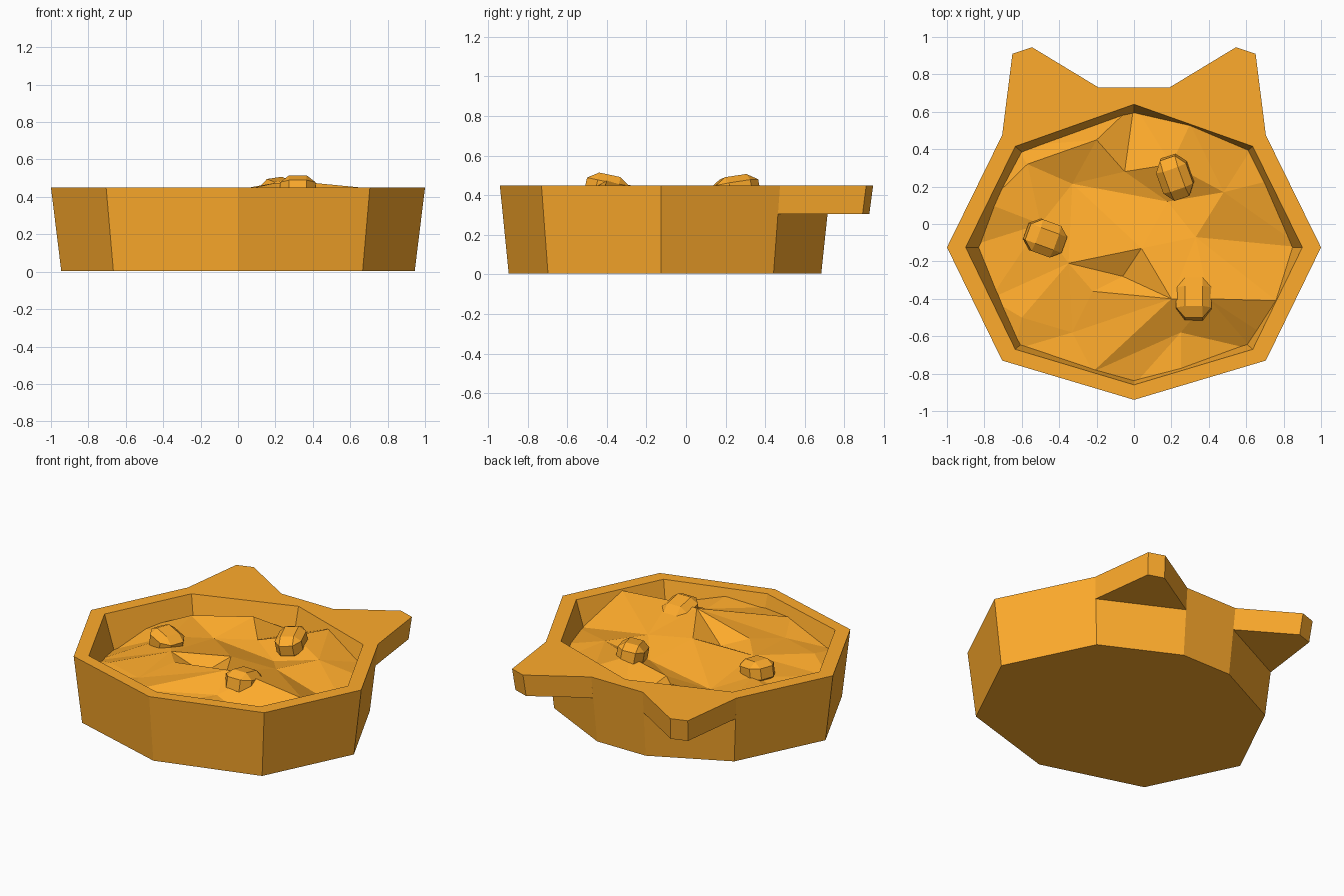
import bpy, bmesh
from math import radians
from mathutils import Vector, Matrix, geometry

if "Cube" in bpy.data.objects:
    bpy.data.objects.remove(bpy.data.objects["Cube"])

ORANGE = bpy.data.materials.new("orange_plastic")
ORANGE.diffuse_color = (1.0, 0.41, 0.025, 1)
ORANGE.use_nodes = True
ORANGE.node_tree.nodes["Principled BSDF"].inputs["Base Color"].default_value = ORANGE.diffuse_color
CY = -0.125          # centre of the octagonal body
RIM = 0.45


def finish(name, bm):
    bmesh.ops.recalc_face_normals(bm, faces=bm.faces)
    me = bpy.data.meshes.new(name)
    bm.to_mesh(me)
    bm.free()
    me.materials.append(ORANGE)
    ob = bpy.data.objects.new(name, me)
    bpy.context.collection.objects.link(ob)
    return ob


def ring(bm, pts, scale, z):
    return [bm.verts.new((x * scale, CY + (y - CY) * scale, z)) for x, y in pts]


def bridge(bm, a, b):
    n = len(a)
    for i in range(n):
        j = (i + 1) % n
        bm.faces.new((a[i], a[j], b[j], b[i]))


def symmetric(half):
    return half + [(-x, y) for x, y in reversed(half) if abs(x) > 1e-6]


# Tray: tapered outer wall, flat rim, tapered hollow inside
outer = symmetric([(0, -0.94), (0.705, -0.73), (1, -0.125), (0.705, 0.475), (0.19, 0.73)])
inner = [(0, -0.86), (0.635, -0.67), (0.9, -0.125), (0.635, 0.415), (0, 0.64),
         (-0.635, 0.415), (-0.9, -0.125), (-0.635, -0.67)]
bm = bmesh.new()
foot, lip = ring(bm, outer, 0.945, 0.004), ring(bm, outer, 1, RIM)
hole, floor = ring(bm, inner, 1, RIM), ring(bm, inner, 0.86, 0.05)
bm.faces.new(foot)
bm.faces.new(floor)
bridge(bm, foot, lip)
bridge(bm, hole, floor)
rim_edges = [bm.edges.get((r[i], r[i - 1])) for r in (lip, hole) for i in range(len(r))]
bmesh.ops.triangle_fill(bm, edges=rim_edges, use_beauty=True)
finish("tray", bm)

# Ears: overhanging wedges at the back corners, mirrored
ear = [(0.705, 0.475), (0.65, 0.91), (0.545, 0.945), (0.19, 0.73)]
bm = bmesh.new()
low, high = ring(bm, ear, 0.982, 0.305), ring(bm, ear, 1, RIM)
bm.faces.new(low)
bm.faces.new(high)
bridge(bm, low, high)
ears = finish("ears", bm)
ears.modifiers.new("mirror", "MIRROR")

# Litter: uneven faceted surface running into the tray walls
edge_heights = [0.36, 0.30, 0.27, 0.33, 0.27, 0.25, 0.20, 0.32]
pts = [(x, y, z) for (x, y), z in zip(inner, edge_heights)]
pts += [(0.76, -0.41, 0.44), (0.3, 0.534, 0.42), (-0.785, 0.11, 0.30),
        (-0.77, -0.4, 0.28), (0.72, 0.23, 0.34), (0.25, -0.78, 0.4), (-0.22, -0.79, 0.38),
        (-0.2, 0.45, 0.40), (-0.33, 0.215, 0.31), (-0.05, 0.28, 0.35), (0.18, 0.12, 0.33),
        (0.33, -0.07, 0.39), (0.04, -0.13, 0.42), (-0.35, -0.21, 0.38), (-0.06, -0.28, 0.34),
        (-0.22, -0.36, 0.40), (0.2, -0.4, 0.475), (0.25, -0.58, 0.39), (-0.33, -0.58, 0.35),
        (-0.6, -0.5, 0.35), (-0.5, 0.0, 0.36), (0.2, 0.32, 0.43), (0.48, 0.17, 0.4),
        (0.66, -0.57, 0.36), (-0.57, 0.32, 0.36), (0.4, -0.4, 0.475)]
ridges = [(24, 33), (33, 8), (15, 32), (15, 17), (17, 18), (16, 18), (16, 32),
          (21, 20), (20, 22), (21, 22), (24, 26), (23, 24)]
verts, _, tris, origin, _, _ = geometry.delaunay_2d_cdt(
    [Vector(p[:2]) for p in pts], ridges, [], 0, 1e-5)
bm = bmesh.new()
vs = [bm.verts.new((v.x, v.y, pts[o[0]][2])) for v, o in zip(verts, origin)]
for t in tris:
    bm.faces.new([vs[i] for i in t])
litter = finish("litter", bm)
if litter.data.polygons[0].normal.z < 0:
    litter.data.flip_normals()

# Lumps: chamfered blocks half sunk in the litter
for i, (loc, size, tilt, turn) in enumerate([
        ((0.32, -0.40, 0.43), (0.19, 0.22, 0.15), (-12, 0), 0),
        ((0.22, 0.25, 0.425), (0.17, 0.23, 0.14), (8, -8), 20),
        ((-0.475, -0.075, 0.37), (0.21, 0.18, 0.14), (0, 10), -20)]):
    bm = bmesh.new()
    bmesh.ops.create_cube(bm, size=1)
    bmesh.ops.bevel(bm, geom=bm.edges[:], offset=0.25, segments=1, affect="EDGES")
    m = (Matrix.Translation(loc) @ Matrix.Rotation(radians(turn), 4, "Z")
         @ Matrix.Rotation(radians(tilt[0]), 4, "X") @ Matrix.Rotation(radians(tilt[1]), 4, "Y")
         @ Matrix.Diagonal((*size, 1)))
    bm.transform(m)
    finish(f"lump_{i + 1}", bm)
